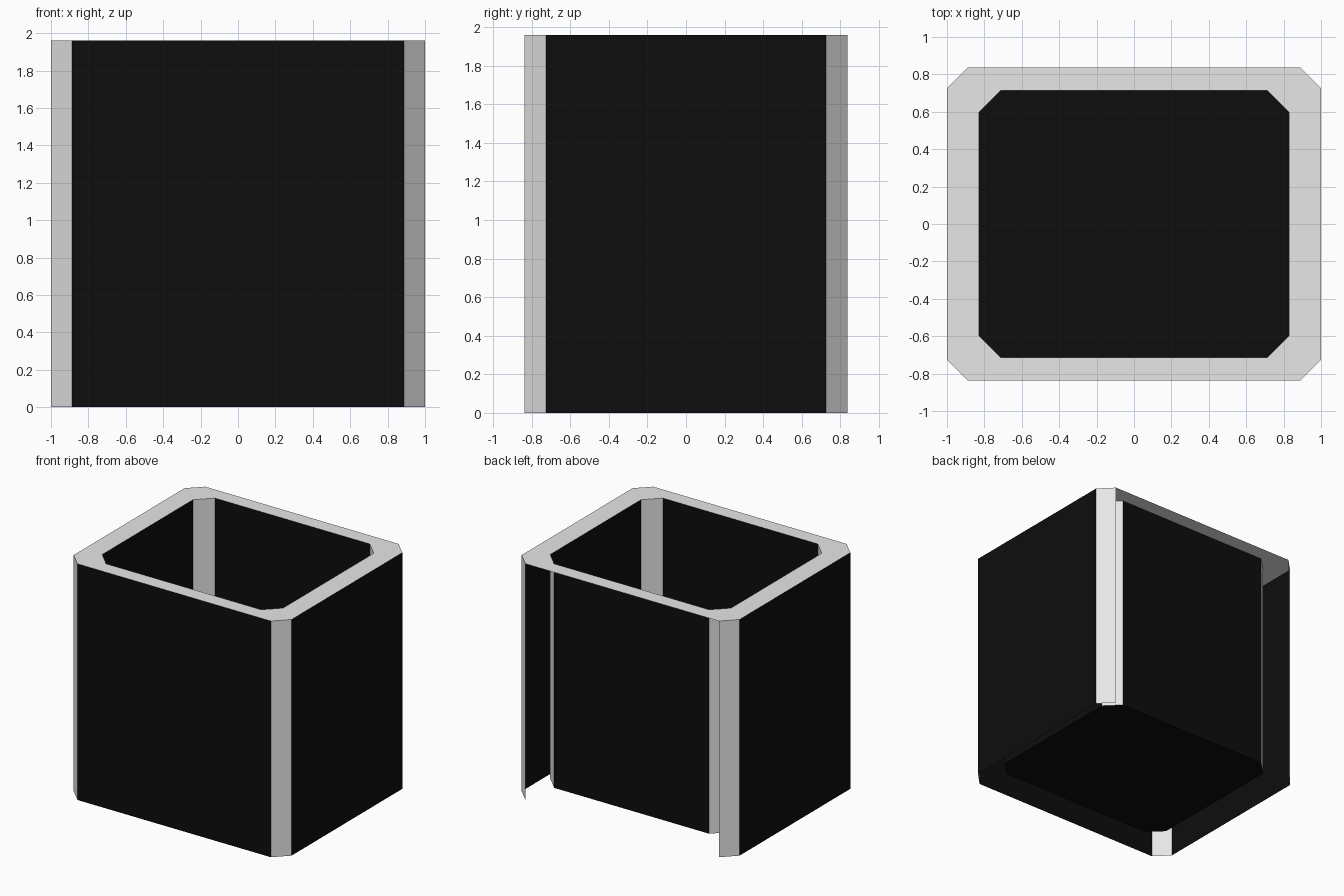
import bpy
import bmesh

if "Cube" in bpy.data.objects:
    bpy.data.objects.remove(bpy.data.objects["Cube"])

HEIGHT = 1.96
OUTER = (1.0, 0.838, 0.112)    # half width, half depth, corner cut
INNER = (0.83, 0.713, 0.118)
FLOOR_Z = 0.10


def make_material(name, value):
    m = bpy.data.materials.new(name)
    m.diffuse_color = (value, value, value, 1.0)
    m.use_nodes = True
    m.node_tree.nodes["Principled BSDF"].inputs["Base Color"].default_value = m.diffuse_color
    return m


black = make_material("black panel", 0.004)
grey = make_material("light grey frame", 0.8)


def octagon(size, z):
    """Rectangle with cut corners, counter-clockwise; side 0 is the front."""
    x, y, c = size
    return [(-x + c, -y, z), (x - c, -y, z), (x, -y + c, z), (x, y - c, z),
            (x - c, y, z), (-x + c, y, z), (-x, y - c, z), (-x, -y + c, z)]


def build(name, low, high, skip=(), inward=False, floor=False, rim=False):
    """Joins two octagon rings; flat sides are black, corners and rim grey."""
    bm = bmesh.new()
    a = [bm.verts.new(p) for p in low]
    b = [bm.verts.new(p) for p in high]
    for i in range(8):
        if i in skip:
            continue
        j = (i + 1) % 8
        f = bm.faces.new((a[i], a[j], b[j], b[i]))
        f.material_index = 1 if (rim or i % 2) else 0
        if inward:
            f.normal_flip()
    if floor:
        bm.faces.new(a).material_index = 0
    mesh = bpy.data.meshes.new(name)
    bm.to_mesh(mesh)
    bm.free()
    mesh.materials.append(black)
    mesh.materials.append(grey)
    ob = bpy.data.objects.new(name, mesh)
    bpy.context.collection.objects.link(ob)
    return ob


# Outer walls, open at the back (side 4) and underneath
build("outer_shell", octagon(OUTER, 0), octagon(OUTER, HEIGHT), skip=(4,))

# Inner container with its raised floor
build("inner_container", octagon(INNER, FLOOR_Z), octagon(INNER, HEIGHT),
      inward=True, floor=True)

# Flat top rim joining the two
build("top_rim", octagon(OUTER, HEIGHT), octagon(INNER, HEIGHT), rim=True)
